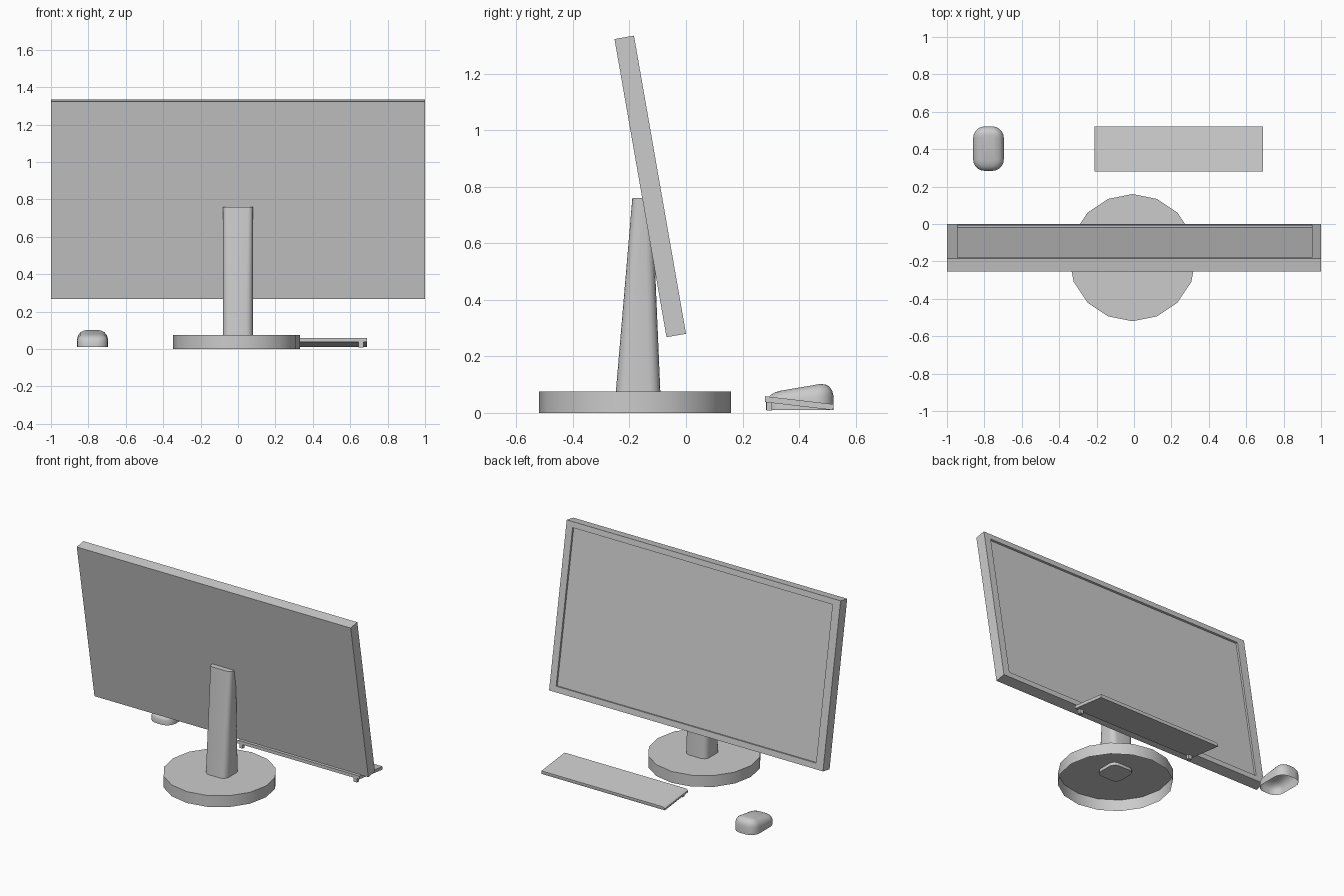
import bpy, bmesh
from math import sin, cos, pi, radians
from mathutils import Matrix, Vector

if "Cube" in bpy.data.objects:
    bpy.data.objects.remove(bpy.data.objects["Cube"])


def loft(name, rings, cap_first=True, cap_last=True, smooth=None):
    """Skin a list of equal-length point rings into one object."""
    bm = bmesh.new()
    loops = [[bm.verts.new(p) for p in ring] for ring in rings]
    n = len(rings[0])
    for a, b in zip(loops, loops[1:]):
        for i in range(n):
            j = (i + 1) % n
            bm.faces.new((a[i], a[j], b[j], b[i]))
    if cap_first:
        bm.faces.new(loops[0][::-1])
    if cap_last:
        bm.faces.new(loops[-1])
    bmesh.ops.recalc_face_normals(bm, faces=bm.faces)
    me = bpy.data.meshes.new(name)
    bm.to_mesh(me)
    bm.free()
    ob = bpy.data.objects.new(name, me)
    bpy.context.collection.objects.link(ob)
    if smooth:
        bpy.ops.object.select_all(action='DESELECT')
        ob.select_set(True)
        bpy.context.view_layer.objects.active = ob
        bpy.ops.object.shade_smooth_by_angle(angle=radians(smooth))
    return ob


def rounded_rect(cx, cy, hx, hy, r, steps):
    """Outline of a rounded rectangle as (x, y) pairs."""
    pts = []
    for k, (sx, sy) in enumerate([(1, 1), (-1, 1), (-1, -1), (1, -1)]):
        for s in range(steps + 1):
            a = (k + s / steps) * pi / 2
            pts.append((cx + sx * (hx - r) + r * cos(a),
                        cy + sy * (hy - r) + r * sin(a)))
    return pts


def rect_xz(x0, x1, z0, z1, y):
    return [(x0, y, z0), (x1, y, z0), (x1, y, z1), (x0, y, z1)]


def rect_xy(x0, x1, y0, y1, z):
    return [(x0, y0, z), (x1, y0, z), (x1, y1, z), (x0, y1, z)]


# screen: slab with recessed display, leaning back
screen = loft("screen", [
    rect_xz(-1, 1, 0, 1.071, -0.07),
    rect_xz(-1, 1, 0, 1.071, 0),
    rect_xz(-0.945, 0.953, 0.038, 1.034, 0),
    rect_xz(-0.945, 0.953, 0.038, 1.034, -0.013)])
screen.data.transform(Matrix.Translation((0, 0, 0.28)) @ Matrix.Rotation(radians(9.9), 4, 'X'))

# stand base: 16-sided disc, open underneath
loft("stand_base", [[(-0.008 + 0.34 * sin(i * pi / 8), -0.18 - 0.34 * cos(i * pi / 8), z)
                     for i in range(16)] for z in (0, 0.075)],
     cap_first=False, smooth=30)

# stand neck: tapering rounded column
neck = []
for z, y0, y1, r in ((0.055, -0.25, -0.09, 0.04), (0.76, -0.19, -0.12, 0.025)):
    neck.append([(x, y, z) for x, y in
                 rounded_rect(0, (y0 + y1) / 2, 0.08, (y1 - y0) / 2, r, 4)])
loft("stand_neck", neck, smooth=40)

# keyboard: thin plate sloping down away from the screen
slope = (0.03 - 0.058) / 0.24
def tilt(ring):
    return [(x, y, z + (y - 0.28) * slope) for x, y, z in ring]
loft("keyboard", [tilt(rect_xy(-0.21, 0.69, 0.28, 0.52, 0.038)),
                  tilt(rect_xy(-0.21, 0.69, 0.28, 0.522, 0.05)),
                  tilt(rect_xy(-0.197, 0.69, 0.28, 0.522, 0.059))])

# keyboard feet at the raised edge
for side, x in (("left", -0.19), ("right", 0.645)):
    loft("keyboard_foot_" + side, [rect_xy(x, x + 0.025, 0.285, 0.305, 0.009),
                                   rect_xy(x, x + 0.025, 0.285, 0.305, 0.042)])

# mouse: domed shell with a sloping top, open underneath
levels = ((0, 0), (0.5, 0), (0.7, 0.005), (0.86, 0.016), (0.95, 0.029), (1, 0.047))
mouse = []
for t, inset in levels:
    ring = []
    for x, y in rounded_rect(-0.778, 0.403, 0.082 - inset, 0.119 - inset,
                             0.062 - inset, 5):
        top = 0.07 + (y - 0.285) * 0.17
        ring.append((x, y, 0.01 + t * (top - 0.01)))
    mouse.append(ring)
loft("mouse", mouse, cap_first=False, smooth=60)
